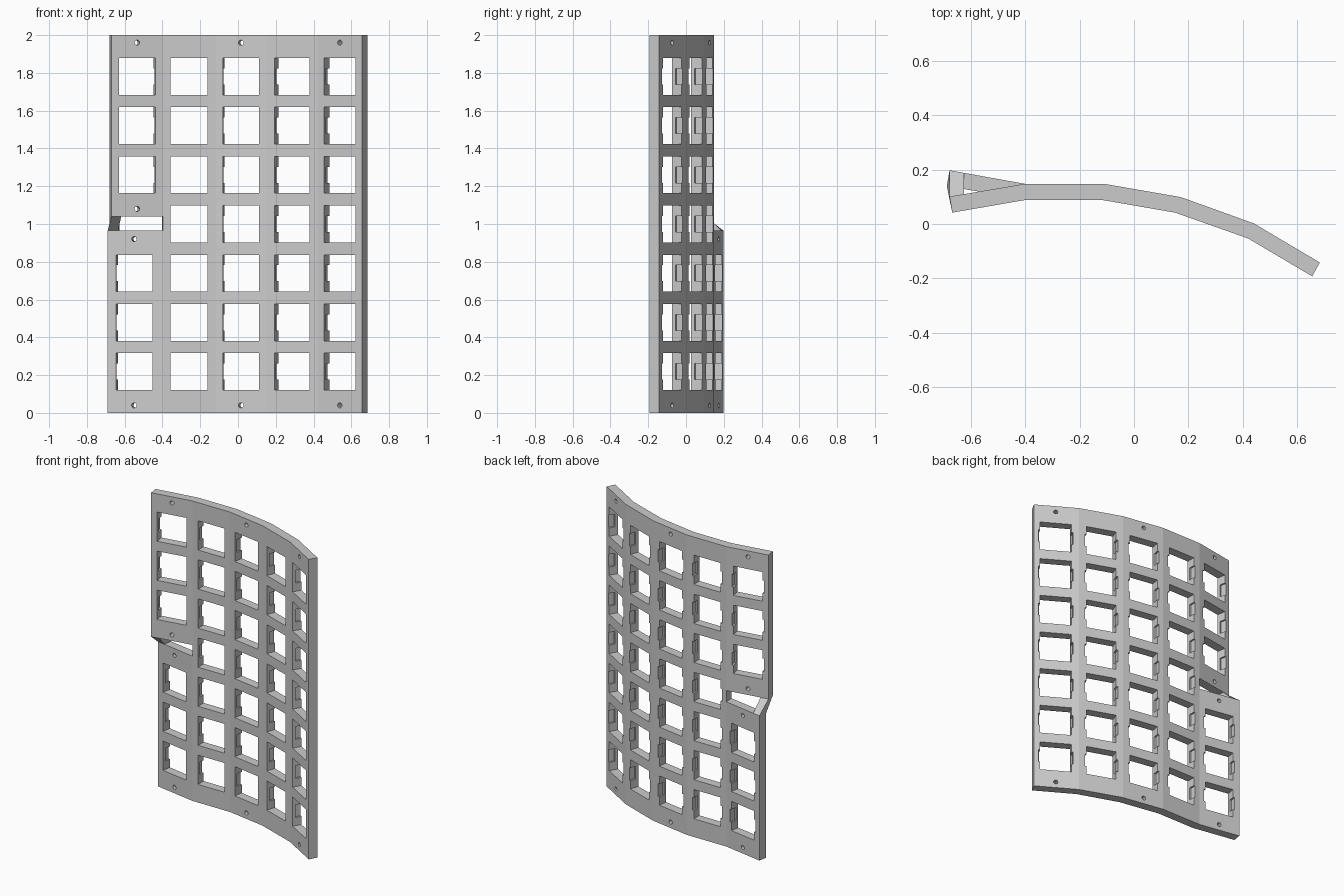
import bpy, bmesh, math
from mathutils import Vector, Matrix

cube = bpy.data.objects.get("Cube")
if cube:
    bpy.data.objects.remove(cube, do_unlink=True)

grey = bpy.data.materials.new("light grey plastic")
grey.use_nodes = True
grey.diffuse_color = (0.6, 0.6, 0.6, 1)
grey.node_tree.nodes["Principled BSDF"].inputs["Base Color"].default_value = (0.6, 0.6, 0.6, 1)

# Plan profile: front and back faces of the curved body, left fold to right edge
FRONT = [(-0.398, 0.089), (-0.12, 0.089), (0.151, 0.042), (0.42, -0.053), (0.657, -0.193)]
BACK = [(-0.402, 0.148), (-0.11, 0.148), (0.173, 0.099), (0.442, 0.002), (0.685, -0.142)]
# Outer ends (front, back) of the two wing halves
LOW_END = ((-0.69, 0.14), (-0.68, 0.198))
HIGH_END = ((-0.67, 0.042), (-0.68, 0.101))
LEVELS = [0, 0.965, 1.04, 2]
POST = 0.19                       # share of the wing taken by the joining post

HOLE, NOTCH_DEPTH, NOTCH_HEIGHT, LIP = 0.195, 0.011, 0.085, 0.02
PITCH, FIRST_ROW = 0.2605, 0.2185
SCREW_RADIUS = 0.0135


def make_object(name, bm):
    bmesh.ops.recalc_face_normals(bm, faces=bm.faces)
    mesh = bpy.data.meshes.new(name)
    bm.to_mesh(mesh)
    bm.free()
    mesh.materials.append(grey)
    obj = bpy.data.objects.new(name, mesh)
    bpy.context.collection.objects.link(obj)
    return obj


def station_row(side, level):
    """Plan points across the body at one height level."""
    end = Vector((LOW_END if level < 2 else HIGH_END)[side])
    body = [Vector(p) for p in (FRONT, BACK)[side]]
    return [end, end.lerp(body[0], POST)] + body


# Curved plate with a split wing, the halves joined by a slanted post
bm = bmesh.new()
sheets = [[[bm.verts.new((p.x, p.y, z)) for p in station_row(side, k)]
           for k, z in enumerate(LEVELS)] for side in (0, 1)]
back_of = {f: b for rf, rb in zip(*sheets) for f, b in zip(rf, rb)}
for k in range(3):
    for i in range(len(FRONT) + 1):
        if (k, i) == (1, 1):      # the open slot
            continue
        s = sheets[0]
        quad = [s[k][i], s[k][i + 1], s[k + 1][i + 1], s[k + 1][i]]
        bm.faces.new(quad)
rim = [e for e in bm.edges if len(e.link_faces) == 1]
for f in list(bm.faces):
    bm.faces.new([back_of[v] for v in reversed(f.verts)])
for e in rim:
    a, b = e.verts
    bm.faces.new((a, b, back_of[b], back_of[a]))
plate = make_object("curved_switch_plate", bm)


def frame(a, b, share):
    """Local axes on a panel: x along it, y into its thickness, z up."""
    a, b = Vector(a), Vector(b)
    c, t = a.lerp(b, share), (b - a).normalized()
    return Matrix(((t.x, -t.y, 0, c.x), (t.y, t.x, 0, c.y), (0, 0, 1, 0), (0, 0, 0, 1)))


def add_box(bm, base, z, width, height, y0, y1):
    m = base @ Matrix.Translation((0, (y0 + y1) / 2, z)) @ Matrix.Diagonal((width, y1 - y0, height, 1))
    bmesh.ops.create_cube(bm, size=1, matrix=m)


def add_screw(bm, base, z):
    m = base @ Matrix.Translation((0, 0.03, z)) @ Matrix.Rotation(math.pi / 2, 4, 'X')
    bmesh.ops.create_cone(bm, cap_ends=True, segments=16, radius1=SCREW_RADIUS,
                          radius2=SCREW_RADIUS, depth=0.15, matrix=m)


# Panels: local frame, rows of openings, screw heights
panels = [(frame(LOW_END[0], FRONT[0], 0.48), range(3), (0.04, 0.92)),
          (frame(HIGH_END[0], FRONT[0], 0.5), range(4, 7), (1.08, 1.96))]
for i in range(len(FRONT) - 1):
    panels.append((frame(FRONT[i], FRONT[i + 1], 0.5), range(7),
                   (0.04, 1.96) if i % 2 else ()))

openings, notches = bmesh.new(), bmesh.new()
for base, rows, screws in panels:
    for r in rows:
        z = FIRST_ROW + PITCH * r
        add_box(openings, base, z, HOLE, HOLE, -0.04, 0.1)
        add_box(notches, base, z, HOLE + 2 * NOTCH_DEPTH, NOTCH_HEIGHT, LIP, 0.1)
    for z in screws:
        add_screw(openings, base, z)

# Cut the openings first, then the clip notches behind the front lip
bpy.context.view_layer.objects.active = plate
for name, cutter_bm in (("opening_cutter", openings), ("notch_cutter", notches)):
    cutter = make_object(name, cutter_bm)
    cutter.hide_render = True
    mod = plate.modifiers.new(name, 'BOOLEAN')
    mod.operation, mod.solver, mod.object = 'DIFFERENCE', 'EXACT', cutter
    bpy.ops.object.modifier_apply(modifier=mod.name)
    bpy.data.objects.remove(cutter, do_unlink=True)
